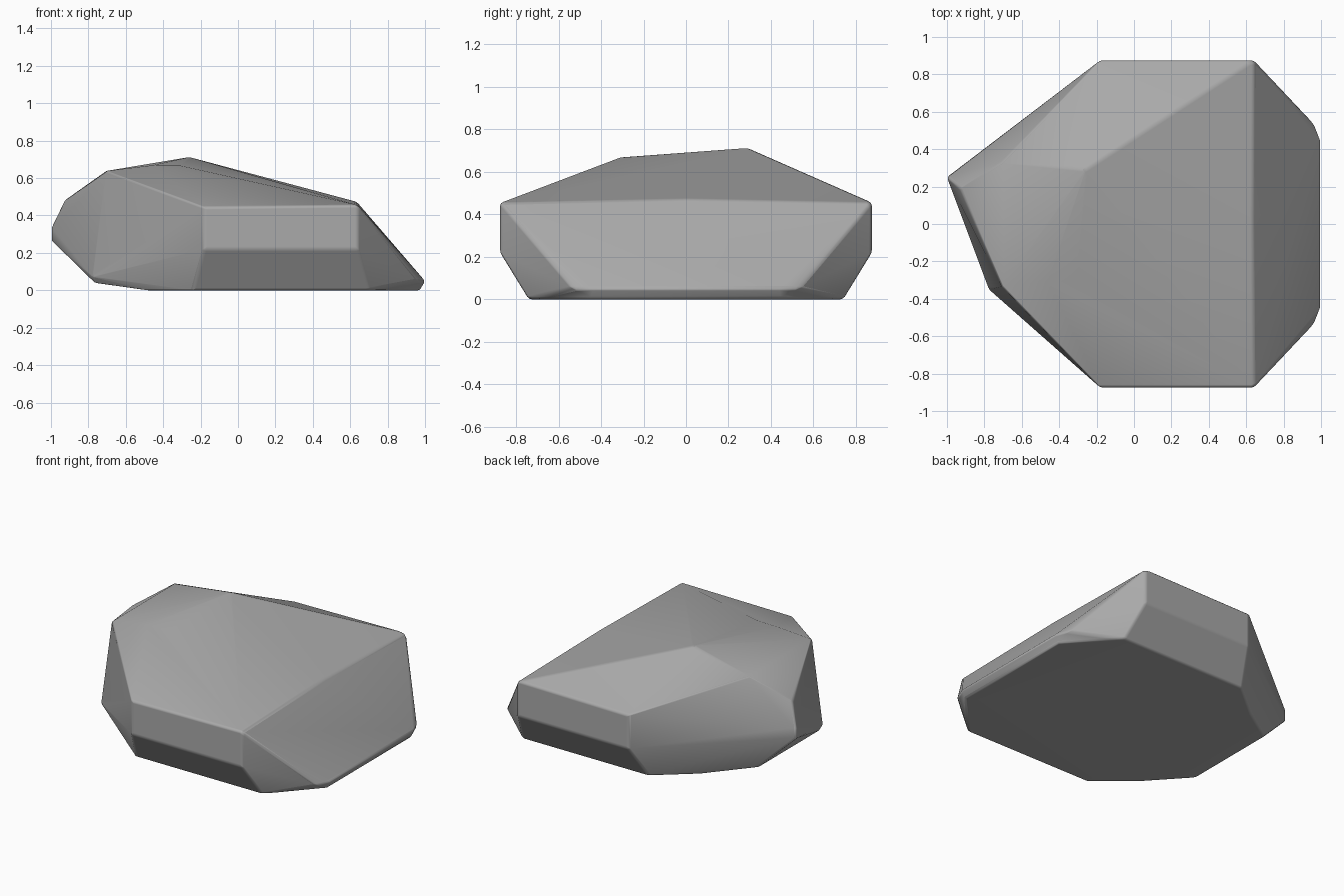
import bpy
import bmesh
import math

cube = bpy.data.objects.get("Cube")
if cube:
    bpy.data.objects.remove(cube, do_unlink=True)

# Stone colour
stone = bpy.data.materials.new("stone grey")
stone.use_nodes = True
grey = (0.4, 0.4, 0.4, 1)
stone.diffuse_color = grey
stone.node_tree.nodes["Principled BSDF"].inputs["Base Color"].default_value = grey

# Corners shared by both long sides: (x, half width, z)
paired = [
    (-0.18, 0.875, 0.445), (0.64, 0.875, 0.455),   # upper rim
    (-0.18, 0.875, 0.22), (0.64, 0.875, 0.22),     # lower rim
    (-0.24, 0.74, 0), (0.7, 0.74, 0),              # base sides
    (-0.48, 0.54, 0), (0.975, 0.44, 0),            # base ends
    (0.965, 0.53, 0.05), (1.0, 0.44, 0.05),        # toe of the slope
    (-0.705, 0.335, 0.638), (-0.765, 0.33, 0.04),  # blunt end
]
# Irregular corners: crown, ridge and nose
single = [
    (-0.26, 0.29, 0.712), (-0.46, -0.305, 0.668), (-0.31, -0.31, 0.667),
    (0.635, 0, 0.473), (-0.93, 0.19, 0.478),
    (-1.0, 0.25, 0.335), (-1.0, 0.25, 0.27), (-0.775, -0.35, 0.07),
]
points = single + [(x, side * y, z) for x, y, z in paired for side in (-1, 1)]

# Faceted body wrapped around the corners
bm = bmesh.new()
for p in points:
    bm.verts.new(p)
hull = bmesh.ops.convex_hull(bm, input=bm.verts)
loose = {v for v in hull["geom_interior"] + hull["geom_unused"]
         if isinstance(v, bmesh.types.BMVert)}
bmesh.ops.delete(bm, geom=list(loose), context="VERTS")
bmesh.ops.dissolve_limit(bm, angle_limit=math.radians(2),
                         verts=bm.verts, edges=bm.edges)
bmesh.ops.recalc_face_normals(bm, faces=bm.faces)
mesh = bpy.data.meshes.new("rock")
bm.to_mesh(mesh)
bm.free()
mesh.materials.append(stone)
rock = bpy.data.objects.new("rock", mesh)
bpy.context.collection.objects.link(rock)

# Worn edges
bpy.context.view_layer.objects.active = rock
rock.select_set(True)
bpy.ops.object.shade_smooth_by_angle(angle=math.radians(30))
bevel = rock.modifiers.new("worn_edges", "BEVEL")
bevel.width = 0.014
bevel.segments = 2
bevel.limit_method = "ANGLE"
bevel.angle_limit = math.radians(28)
bevel.harden_normals = True
